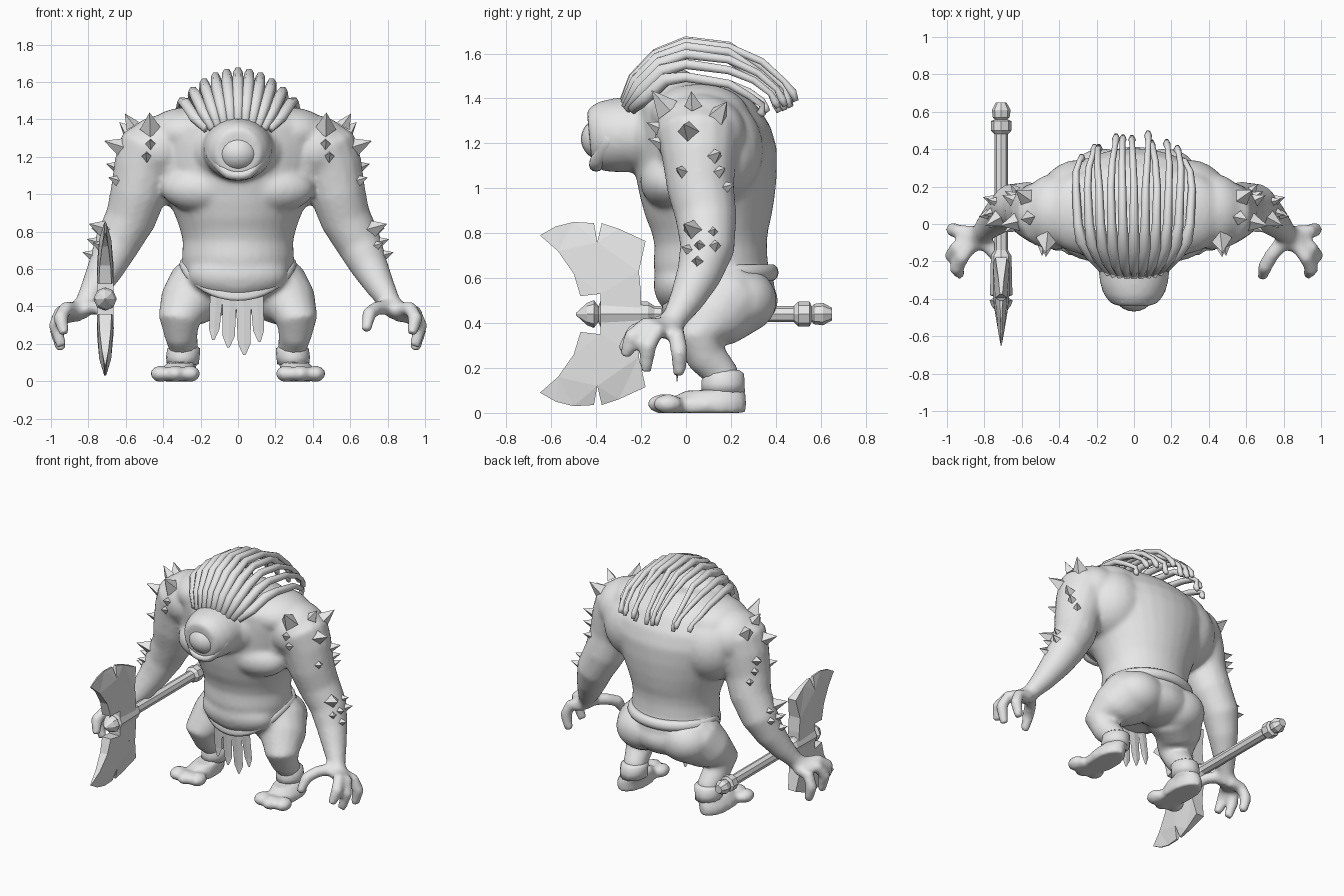
import bpy, bmesh, math
from mathutils import Vector, Matrix

cube = bpy.data.objects.get("Cube")
if cube:
    bpy.data.objects.remove(cube, do_unlink=True)

clay = bpy.data.materials.new("plain_grey")
clay.use_nodes = True
clay.diffuse_color = (0.8, 0.8, 0.8, 1)
clay.node_tree.nodes["Principled BSDF"].inputs["Base Color"].default_value = (0.8, 0.8, 0.8, 1)


def finish(bm, name, smooth=True):
    """Turn a bmesh into a named object."""
    bmesh.ops.recalc_face_normals(bm, faces=bm.faces)
    mesh = bpy.data.meshes.new(name)
    bm.to_mesh(mesh)
    bm.free()
    mesh.materials.append(clay)
    for p in mesh.polygons:
        p.use_smooth = smooth
    ob = bpy.data.objects.new(name, mesh)
    bpy.context.collection.objects.link(ob)
    return ob


def tube(bm, pts, side=1, n=16, flat=False):
    """Loft rings along (x, y, z, radius[, second radius]) points."""
    centres = [Vector((p[0] * side, p[1], p[2])) for p in pts]
    rings = []
    for i, (c, p) in enumerate(zip(centres, pts)):
        t = centres[min(i + 1, len(pts) - 1)] - centres[max(i - 1, 0)]
        t = Vector((0, 0, 1)) if flat else t.normalized()
        u = (Vector((1, 0, 0)) - t * t.x).normalized()
        v = t.cross(u)
        ring = []
        for k in range(n):
            a = 2 * math.pi * k / n
            ring.append(bm.verts.new(c + u * math.cos(a) * p[3] + v * math.sin(a) * p[-1]))
        rings.append(ring)
    for a, b in zip(rings, rings[1:]):
        for k in range(n):
            bm.faces.new((a[k], a[(k + 1) % n], b[(k + 1) % n], b[k]))
    bm.faces.new(rings[0][::-1])
    bm.faces.new(rings[-1])


def ball(bm, centre, size, side=1):
    m = Matrix.Translation((centre[0] * side, *centre[1:])) @ Matrix.Diagonal((*size, 1))
    bmesh.ops.create_uvsphere(bm, u_segments=24, v_segments=16, radius=1, matrix=m)


# Body: overlapping masses fused into one skin
body = bmesh.new()
tube(body, [(0, .05, .43, .13, .12), (0, .11, .50, .25, .24), (0, .13, .58, .295, .265),
            (0, .11, .66, .30, .255), (0, .11, .75, .295, .25), (0, .105, .81, .31, .26),
            (0, .10, .87, .33, .28), (0, .095, .96, .37, .30), (0, .09, 1.06, .41, .315),
            (0, .09, 1.18, .455, .315), (0, .075, 1.28, .47, .30), (0, .045, 1.37, .43, .27),
            (0, .03, 1.44, .32, .21), (0, .03, 1.48, .18, .13)], n=32, flat=True)
ball(body, (0, .01, .57), (.27, .155, .14))
ball(body, (0, -.03, .87), (.22, .135, .12))
ball(body, (0, -.05, 1.1), (.34, .17, .16))
ball(body, (0, -.12, 1.23), (.25, .18, .19))
ball(body, (0, -.08, 1.41), (.25, .17, .13))
ball(body, (0, .23, .50), (.24, .18, .135))
# blunt head set low between the shoulders
tube(body, [(0, -.08, 1.245, .21, .18), (0, -.25, 1.24, .19, .168), (0, -.32, 1.235, .182, .165),
            (0, -.38, 1.23, .16, .155), (0, -.43, 1.225, .12, .125)], n=24)

arm = [(.42, .06, 1.30, .15), (.45, .055, 1.24, .19), (.50, .06, 1.14, .168),
       (.535, .065, 1.0, .15), (.575, .09, .87, .137), (.65, .095, .73, .122),
       (.705, .055, .61, .1), (.765, 0, .5, .077), (.815, -.05, .42, .057),
       (.85, -.085, .37, .058)]
leg = [(.15, .2, .55, .17), (.21, .17, .48, .185), (.28, .11, .41, .148),
       (.315, .045, .33, .112), (.305, .09, .25, .09), (.29, .16, .17, .077),
       (.29, .18, .08, .077)]
fingers = [[(.83, -.06, .40), (.74, -.16, .39), (.70, -.23, .36), (.685, -.285, .27)],
           [(.85, -.07, .38), (.92, -.18, .39), (.95, -.24, .34), (.93, -.27, .25)],
           [(.86, -.07, .37), (.95, -.13, .37), (.975, -.17, .30), (.945, -.18, .185)],
           [(.85, -.05, .36), (.94, -.04, .34), (.97, -.03, .27), (.945, -.03, .165)]]
for s in (1, -1):
    tube(body, arm, s)
    # shoulders, shoulder blades and sloping neck muscles
    ball(body, (.42, .065, 1.24), (.185, .205, .18), s)
    ball(body, (.27, .06, 1.33), (.22, .22, .135), s)
    ball(body, (.29, .11, 1.17), (.23, .235, .25), s)
    ball(body, (.86, -.09, .38), (.062, .062, .048), s)
    for f in fingers:
        tube(body, [(*p, r) for p, r in zip(f, (.044, .04, .041, .029))], s, 10)
    # chest and buttocks
    ball(body, (.18, -.06, 1.03), (.23, .145, .13), s)
    ball(body, (.17, .24, .50), (.18, .165, .15), s)
    # legs and feet
    tube(body, leg, s)
    tube(body, [(.325, .09, 0, .095, .178), (.325, .09, .05, .097, .182),
                (.305, .13, .1, .078, .135)], s, flat=True)
    for x, y in ((.255, -.085), (.335, -.105), (.415, -.08)):
        ball(body, (x, y, .04), (.055, .068, .045), s)
skin = finish(body, "body")
mod = skin.modifiers.new("fuse", 'REMESH')
mod.mode = 'VOXEL'
mod.voxel_size = .014
mod.use_smooth_shade = True
mod = skin.modifiers.new("soften", 'SMOOTH')
mod.factor = .5
mod.iterations = 12

# Single eye with almond lids
eye = bmesh.new()
ball(eye, (0, -.36, 1.22), (.112, .108, .1))
finish(eye, "eye")
bpy.ops.mesh.primitive_torus_add(major_segments=32, minor_segments=12,
                                 major_radius=.12, minor_radius=.026)
lids = bpy.context.object
lids.name = "eyelids"
for v in lids.data.vertices:
    x, y, z = v.co
    corner = max(0, abs(x) - .06)
    v.co = (x * 1.18, -.40 + z * 1.2 + corner * .7, 1.22 + y * (1 - corner * 4))
lids.data.materials.append(clay)
bpy.ops.object.shade_smooth()

# Rolled belt, dipping below the belly
bpy.ops.mesh.primitive_torus_add(major_segments=40, minor_segments=10,
                                 major_radius=.28, minor_radius=.034)
belt = bpy.context.object
belt.name = "belt"
for v in belt.data.vertices:
    x, y, z = v.co
    front = max(0, -y / .28)
    v.co = (x, .13 + y * (.9 - .12 * front), .625 + z * 1.1 - .15 * front ** 1.5)
belt.data.materials.append(clay)
bpy.ops.object.shade_smooth()

# Ragged loincloth strips
cloth = bmesh.new()
for x, w, low in ((-.115, .035, .22), (-.045, .04, .18), (.03, .042, .14), (.1, .036, .21)):
    tube(cloth, [(x * 1.15, -.04, low, .006, .003), (x * 1.1, -.04, low + .06, w * .8, .004),
                 (x, -.06, .46, w, .004)], n=4, flat=True)
finish(cloth, "loincloth", False)

# Cuffs round the ankles
for s, name in ((1, "left_cuff"), (-1, "right_cuff")):
    bm = bmesh.new()
    tube(bm, [(.295, .165, .09, .085, .1), (.295, .165, .13, .09, .098),
              (.29, .165, .175, .088, .096), (.29, .16, .19, .07, .08)], s, 14, True)
    finish(bm, name)

# Hair strands fanned from the brow and swept over the back
hair = bmesh.new()
count = 11
for i in range(count):
    t = 2 * i / (count - 1) - 1
    d = t * t
    wob = .02 * math.sin(i * 2.4)
    tube(hair, [(.17 * t, -.29 + .05 * d, 1.35, .024), (.23 * t, -.23 + .06 * d, 1.49 - .08 * d, .033),
                (.28 * t, -.13 + .04 * d, 1.595 - .11 * d, .033), (.30 * t, .0, 1.655 - .16 * d, .025),
                (.31 * t, .19, 1.635 - .17 * d, .021),
                (.31 * t + wob / 2, .34 - .06 * d, 1.55 - .12 * d + wob, .018),
                (.29 * t + wob, .44 - .1 * d, 1.46 - .07 * d + wob, .015),
                (.28 * t + wob, .46 - .11 * d + wob, 1.41 - .05 * d + wob, .021),
                (.28 * t + wob, .475 - .11 * d + wob, 1.37 - .03 * d + wob, .014)], n=6)
finish(hair, "hair_strands")


# Thorny spikes on shoulders and forearms
def arm_at(z):
    for a, b in zip(arm[1:], arm[2:]):
        if z >= b[2]:
            k = max(0, (a[2] - z) / (a[2] - b[2]))
            return Vector(a).lerp(Vector(b), k)


thorns = [(-.12, 1.38, .06), (.03, 1.38, .04), (.15, 1.33, .05), (.01, 1.25, .055),
          (-.15, 1.27, .035), (-.13, 1.2, .035), (-.02, 1.07, .035), (.13, 1.14, .04),
          (.18, 1.0, .035), (.15, 1.07, .035), (.03, .81, .055), (.12, .8, .035),
          (.06, .74, .035), (.13, .74, .035), (.01, .72, .035), (.05, .67, .035)]
for s, name in ((1, "left_spikes"), (-1, "right_spikes")):
    bm = bmesh.new()
    for y, z, size in thorns:
        cx, cy, cz, r = arm_at(z)
        dy, dz = (y - cy) / r, (z - cz) / r
        n = Vector((math.sqrt(max(.01, 1 - dy * dy - dz * dz)), dy, dz)).normalized()
        p = Vector((cx, cy, cz)) + n * (r - .02)
        p.x *= s
        n = Vector((n.x * s, n.y, n.z + .3)).normalized()
        m = Matrix.Translation(p + n * size) @ n.to_track_quat('Z', 'Y').to_matrix().to_4x4()
        bmesh.ops.create_cone(bm, cap_ends=True, segments=4, radius1=size,
                              radius2=0, depth=size * 2, matrix=m)
    finish(bm, name, False)

# Axe handle with pommel, collar and point
AX, AZ = -.71, .44
handle = bmesh.new()
tube(handle, [(AX, y, AZ, r) for y, r in
              ((.65, .028), (.61, .05), (.57, .045), (.56, .034), (.55, .055), (.50, .055),
               (.48, .036), (-.14, .036), (-.17, .055), (-.38, .06), (-.39, .035),
               (-.41, .062), (-.44, .05), (-.49, .005))], n=8)
finish(handle, "axe_handle", False)

# Axe blades: notched wedges thinning towards the cutting edges
outline = [(-.20, .0), (-.20, .09), (-.21, .19), (-.18, .325), (-.30, .38), (-.375, .405),
           (-.395, .32), (-.41, .405), (-.50, .41), (-.58, .39), (-.65, .35), (-.57, .28),
           (-.50, .18), (-.47, .08), (-.38, .09), (-.38, 0)]
for s, name in ((1, "upper_blade"), (-1, "lower_blade")):
    bm = bmesh.new()
    front, back = [], []
    for y, z in outline:
        half = .002 + .042 * min(1, (y + .66) / .25) * min(1, (.42 - z) / .14)
        front.append(bm.verts.new((AX + half, y, AZ + s * z)))
        back.append(bm.verts.new((AX - half, y, AZ + s * z)))
    bm.faces.new(front)
    bm.faces.new(back[::-1])
    for k in range(len(front)):
        j = (k + 1) % len(front)
        bm.faces.new((front[k], back[k], back[j], front[j]))
    bm.normal_update()
    bmesh.ops.triangulate(bm, faces=bm.faces)
    finish(bm, name, False)
